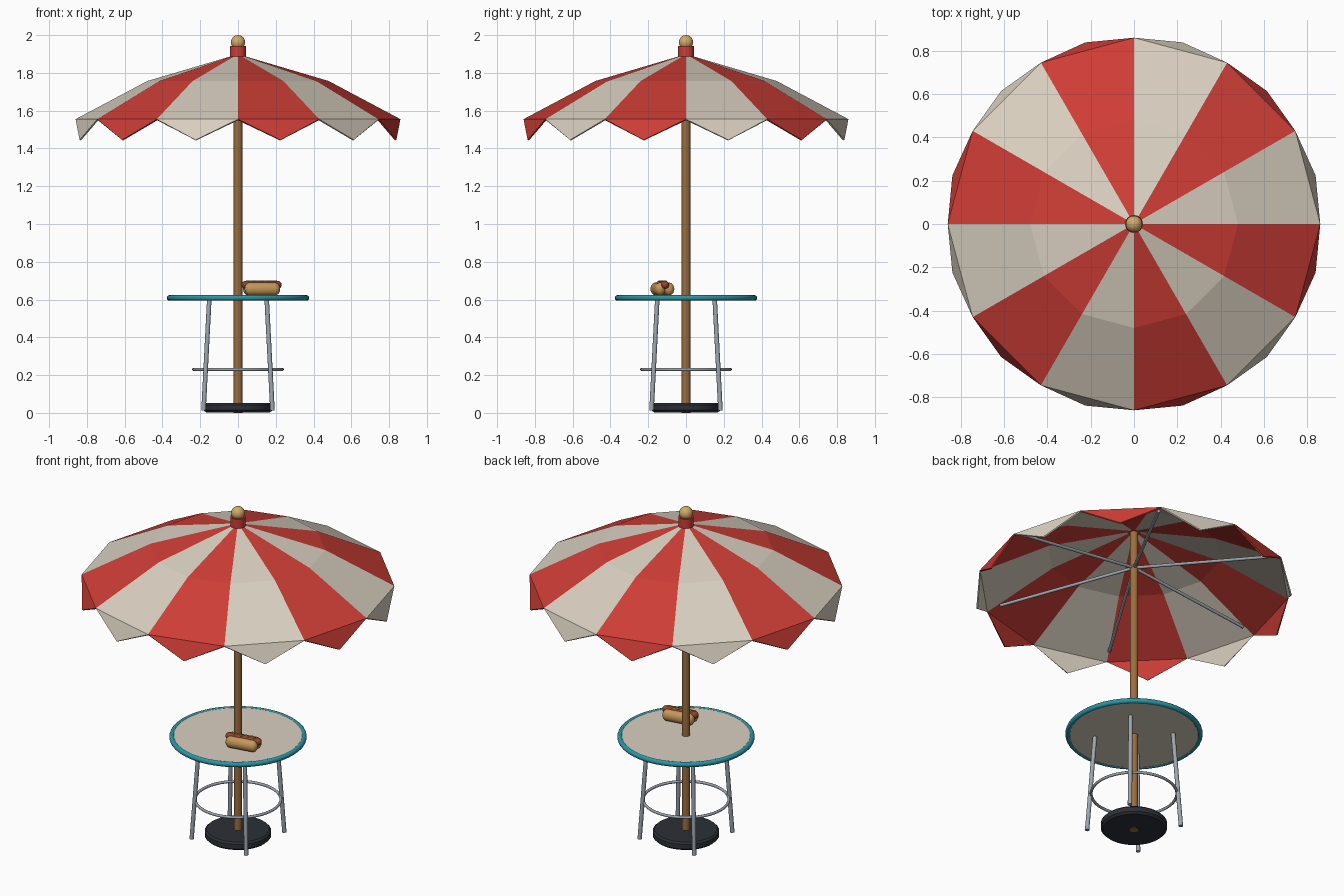
import bpy, bmesh, math
from mathutils import Vector, Matrix

if "Cube" in bpy.data.objects:
    bpy.data.objects.remove(bpy.data.objects["Cube"])


def material(name, rgb):
    m = bpy.data.materials.new(name)
    m.diffuse_color = (*rgb, 1)
    m.use_nodes = True
    m.node_tree.nodes["Principled BSDF"].inputs["Base Color"].default_value = m.diffuse_color
    return m


RED = material("red fabric", (0.62, 0.047, 0.037))
CREAM = material("cream", (0.70, 0.63, 0.53))
TEAL = material("teal", (0.025, 0.30, 0.37))
WOOD = material("wood", (0.33, 0.155, 0.05))
GOLD = material("pale wood", (0.64, 0.40, 0.14))
METAL = material("steel", (0.34, 0.38, 0.42))
DARK = material("dark base", (0.025, 0.03, 0.038))
BUN = material("bun", (0.56, 0.31, 0.10))
SAUSAGE = material("sausage", (0.28, 0.06, 0.025))
MUSTARD = material("mustard", (0.62, 0.34, 0.05))


def finish(name, bm, mats, smooth=True):
    bmesh.ops.recalc_face_normals(bm, faces=bm.faces)
    me = bpy.data.meshes.new(name)
    bm.to_mesh(me)
    bm.free()
    ob = bpy.data.objects.new(name, me)
    bpy.context.collection.objects.link(ob)
    for m in mats:
        me.materials.append(m)
    if smooth:
        bpy.ops.object.select_all(action='DESELECT')
        bpy.context.view_layer.objects.active = ob
        ob.select_set(True)
        bpy.ops.object.shade_smooth_by_angle(angle=math.radians(40))
    return ob


def polar(r, deg, z):
    a = math.radians(deg)
    return Vector((r * math.cos(a), r * math.sin(a), z))


def lathe(name, profile, mat, steps=32):
    """Revolve (radius, z) points around the z axis."""
    bm = bmesh.new()
    vs = [bm.verts.new((r, 0, z)) for r, z in profile]
    es = [bm.edges.new(p) for p in zip(vs, vs[1:])]
    bmesh.ops.spin(bm, geom=vs + es, cent=(0, 0, 0), axis=(0, 0, 1),
                   angle=math.tau, steps=steps)
    bmesh.ops.remove_doubles(bm, verts=bm.verts, dist=1e-4)
    return finish(name, bm, [mat])


def rod(name, a, b, r, mat):
    bm = bmesh.new()
    d = b - a
    mx = Matrix.Translation((a + b) / 2) @ d.to_track_quat('Z', 'Y').to_matrix().to_4x4()
    bmesh.ops.create_cone(bm, cap_ends=True, segments=16, radius1=r, radius2=r,
                          depth=d.length, matrix=mx)
    return finish(name, bm, [mat])


def ring(name, major, minor, z, mat):
    pts = [(major + minor * math.cos(math.tau * i / 12),
            z + minor * math.sin(math.tau * i / 12)) for i in range(13)]
    return lathe(name, pts, mat, 48)


def capsule(name, length, ry, rz, mat, mx, end=None):
    """Sausage shape along x with rounded ends."""
    end = end or ry
    bm = bmesh.new()
    bmesh.ops.create_uvsphere(bm, u_segments=20, v_segments=12, radius=1,
                              matrix=Matrix.Rotation(math.pi / 2, 4, 'Y'))
    half = length / 2 - end
    # double the middle loop by cutting, then push the halves apart
    bmesh.ops.bisect_plane(bm, geom=bm.verts[:] + bm.edges[:] + bm.faces[:],
                           plane_co=(0.02, 0, 0), plane_no=(1, 0, 0))
    for v in bm.verts:
        s = 1 if v.co.x > 0.01 else -1
        v.co = Vector((v.co.x * end + s * half, v.co.y * ry, v.co.z * rz))
    bm.transform(mx)
    return finish(name, bm, [mat])


# Striped canopy: twelve gores in two bands, plus a pointed valance flap each
bm = bmesh.new()
bands = [(0.02, 1.893), (0.48, 1.757), (0.86, 1.555)]
rows = [[bm.verts.new(polar(r, 30 * i, z)) for i in range(12)] for r, z in bands]
for i in range(12):
    j = (i + 1) % 12
    tip = bm.verts.new(polar(0.868, 30 * i + 15, 1.445))
    faces = [bm.faces.new((lo[i], lo[j], hi[j], hi[i])) for hi, lo in zip(rows, rows[1:])]
    faces.append(bm.faces.new((rows[-1][i], tip, rows[-1][j])))
    for f in faces:
        f.material_index = i % 2
canopy = finish("canopy", bm, [CREAM, RED], smooth=False)
solid = canopy.modifiers.new("thickness", 'SOLIDIFY')
solid.thickness = 0.008
solid.offset = -1

# Canopy ribs
for k in range(6):
    rod(f"rib_{k + 1}", Vector((0, 0, 1.66)), polar(0.78, 60 * k, 1.575), 0.009, METAL)

# Pole, cap and ball finial
rod("pole", Vector((0, 0, 0)), Vector((0, 0, 1.9)), 0.023, WOOD)
rod("cap", Vector((0, 0, 1.88)), Vector((0, 0, 1.942)), 0.042, RED)
bm = bmesh.new()
bmesh.ops.create_uvsphere(bm, u_segments=24, v_segments=14, radius=0.038,
                          matrix=Matrix.Translation((0, 0, 1.962)))
finish("finial", bm, [GOLD])

# Weighted base
lathe("base", [(0, 0.003), (0.17, 0.003), (0.182, 0.014), (0.182, 0.042),
               (0.172, 0.052), (0, 0.052)], DARK, 40)

# Table top with rim
lathe("table_top", [(0, 0.598), (0.365, 0.598), (0.365, 0.62), (0, 0.62)], CREAM, 48)
ring("table_rim", 0.362, 0.015, 0.609, TEAL)

# Splayed legs and foot ring
for k in range(4):
    a = 45 + 90 * k
    rod(f"leg_{k + 1}", polar(0.258, a, 0.012), polar(0.215, a, 0.602), 0.012, METAL)
ring("foot_ring", 0.235, 0.008, 0.23, METAL)

# Hot dog lying on the table, slightly turned
place = Matrix.Translation((0.125, -0.125, 0)) @ Matrix.Rotation(math.radians(10), 4, 'Z')
for side, y in (("front", -0.024), ("back", 0.024)):
    capsule(f"bun_{side}", 0.19, 0.028, 0.034, BUN,
            place @ Matrix.Translation((0, y, 0.656)))
capsule("sausage", 0.215, 0.021, 0.021, SAUSAGE, place @ Matrix.Translation((0, 0, 0.678)))

# Wavy mustard line
cu = bpy.data.curves.new("mustard", 'CURVE')
cu.dimensions = '3D'
cu.bevel_depth = 0.004
cu.bevel_resolution = 2
cu.use_fill_caps = True
sp = cu.splines.new('POLY')
sp.points.add(40)
for i, p in enumerate(sp.points):
    t = i / 40
    p.co = (*(place @ Vector((-0.08 + 0.16 * t, 0.01 * math.sin(t * math.tau * 4), 0.698))), 1)
cu.materials.append(MUSTARD)
bpy.context.collection.objects.link(bpy.data.objects.new("mustard", cu))
